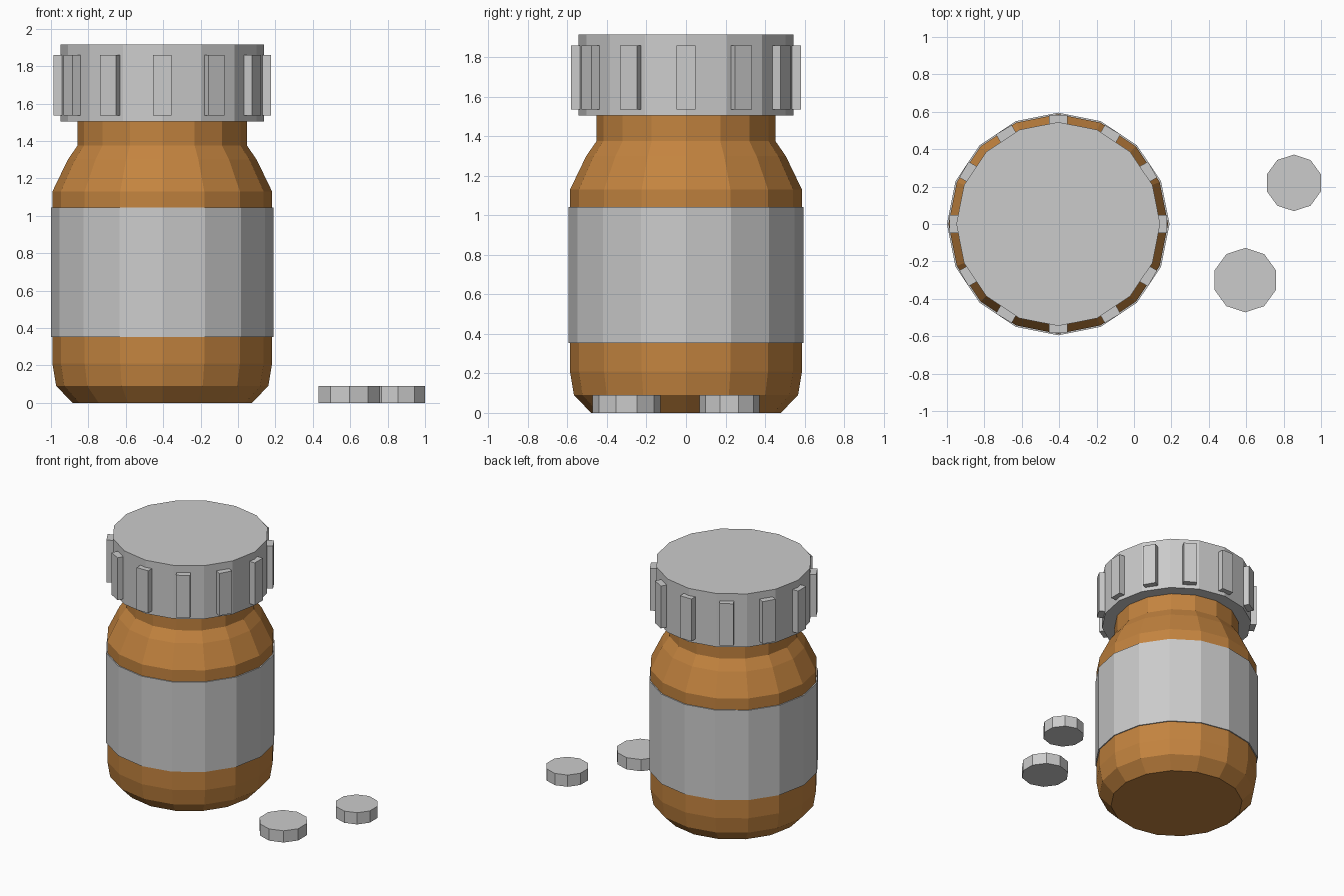
import bpy, bmesh, math

if "Cube" in bpy.data.objects:
    bpy.data.objects.remove(bpy.data.objects["Cube"])

CX = -0.405   # bottle axis


def make(name, bm, mat=None):
    bmesh.ops.recalc_face_normals(bm, faces=bm.faces[:])
    me = bpy.data.meshes.new(name)
    bm.to_mesh(me)
    bm.free()
    ob = bpy.data.objects.new(name, me)
    bpy.context.collection.objects.link(ob)
    if mat:
        me.materials.append(mat)
    return ob


def lathe(name, profile, sides, x, y, start=0.0, mat=None):
    """Closed flat-faced solid from (radius, height) points."""
    bm = bmesh.new()
    rings = []
    for r, z in profile:
        rings.append([bm.verts.new((x + r * math.cos(start + i * math.tau / sides),
                                    y + r * math.sin(start + i * math.tau / sides), z))
                      for i in range(sides)])
    for a, b in zip(rings, rings[1:]):
        for i in range(sides):
            j = (i + 1) % sides
            bm.faces.new((a[i], a[j], b[j], b[i]))
    bm.faces.new(rings[0])
    bm.faces.new(rings[-1])
    return make(name, bm, mat)


amber = bpy.data.materials.new("amber")
amber.diffuse_color = (0.55, 0.23, 0.05, 1)
amber.use_nodes = True
amber.node_tree.nodes["Principled BSDF"].inputs["Base Color"].default_value = amber.diffuse_color

# Bottle body with rounded base, shoulder and neck
lathe("bottle", [(0.48, 0), (0.567, 0.09), (0.587, 0.21), (0.587, 1.13),
                 (0.505, 1.3), (0.453, 1.375), (0.453, 1.52)], 16, CX, 0, mat=amber)

# Wrapped label
lathe("label", [(0.595, 0.353), (0.595, 1.043)], 16, CX, 0)

# Screw cap
lathe("cap", [(0.545, 1.505), (0.545, 1.915)], 16, CX, 0)

# Grip ribs around the cap
R0, R1, HW, Z0, Z1 = 0.525, 0.582, 0.049, 1.535, 1.86
for k in range(12):
    a = k * math.tau / 12
    c, s = math.cos(a), math.sin(a)
    bm = bmesh.new()
    v = [bm.verts.new((CX + r * c - w * s, r * s + w * c, z))
         for z in (Z0, Z1) for r, w in ((R0, -HW), (R1, -HW), (R1, HW), (R0, HW))]
    bm.faces.new(v[:4])
    bm.faces.new(v[4:])
    for i in range(4):
        j = (i + 1) % 4
        bm.faces.new((v[i], v[j], v[4 + j], v[4 + i]))
    make(f"cap_rib_{k + 1}", bm)

# Loose tablets
for n, (x, y, r) in enumerate([(0.595, -0.30, 0.172), (0.855, 0.22, 0.151)], 1):
    lathe(f"tablet_{n}", [(r, 0), (r, 0.09)], 10, x, y, math.pi / 2)
